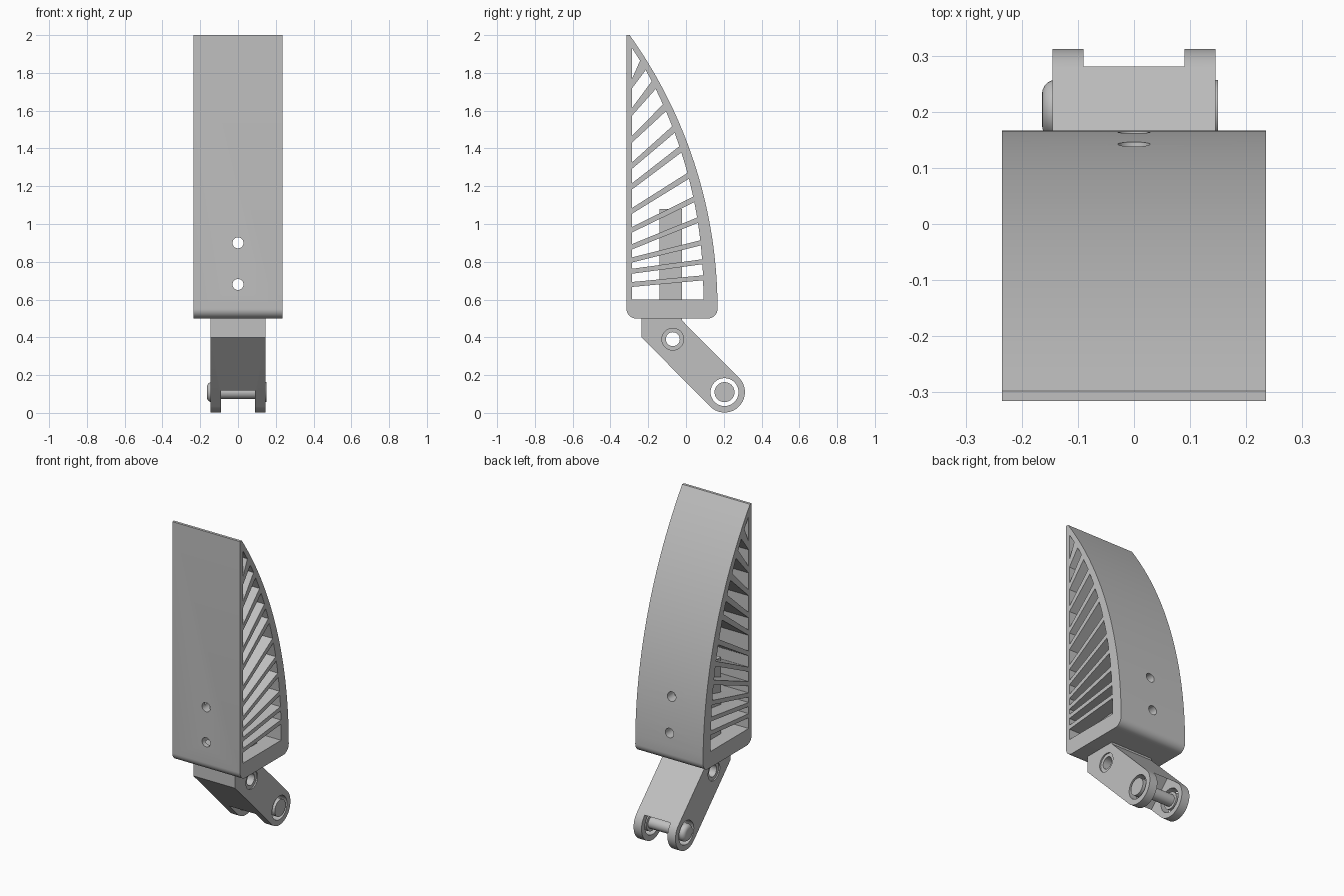
import bpy, bmesh, math
from mathutils import Matrix

if "Cube" in bpy.data.objects:
    bpy.data.objects.remove(bpy.data.objects["Cube"], do_unlink=True)

grey = bpy.data.materials.new("plain grey")
grey.use_nodes = True
COLOUR = (0.53, 0.53, 0.53, 1)
grey.diffuse_color = COLOUR
grey.node_tree.nodes["Principled BSDF"].inputs["Base Color"].default_value = COLOUR

# Turns a flat (y, z) drawing into one extruded along x
SIDEWAYS = Matrix(((0, 0, 1, 0), (1, 0, 0, 0), (0, 1, 0, 0), (0, 0, 0, 1)))


def add_mesh(name, mesh):
    obj = bpy.data.objects.new(name, mesh)
    bpy.context.collection.objects.link(obj)
    mesh.materials.clear()
    mesh.materials.append(grey)
    return obj


def prism(name, loops, half_width):
    """Extrude closed (y, z) loops along x; inner loops become openings."""
    curve = bpy.data.curves.new(name, "CURVE")
    curve.dimensions = "2D"
    curve.fill_mode = "BOTH"
    curve.extrude = half_width
    for loop in loops:
        spline = curve.splines.new("POLY")
        spline.points.add(len(loop) - 1)
        for point, (y, z) in zip(spline.points, loop):
            point.co = (y, z, 0, 1)
        spline.use_cyclic_u = True
    temp = bpy.data.objects.new(name + " outline", curve)
    bpy.context.collection.objects.link(temp)
    graph = bpy.context.evaluated_depsgraph_get()
    mesh = bpy.data.meshes.new_from_object(temp.evaluated_get(graph))
    bpy.data.objects.remove(temp, do_unlink=True)
    bm = bmesh.new()
    bm.from_mesh(mesh)
    bmesh.ops.remove_doubles(bm, verts=bm.verts, dist=1e-5)
    bmesh.ops.transform(bm, matrix=SIDEWAYS, verts=bm.verts)
    bmesh.ops.recalc_face_normals(bm, faces=bm.faces)
    bm.to_mesh(mesh)
    bm.free()
    return add_mesh(name, mesh)


def cylinder(name, radius, start, end, y, z, axis="X", round_end=0):
    """Cylinder along x or y; round_end softens the rim at the start."""
    bm = bmesh.new()
    bmesh.ops.create_cone(bm, cap_ends=True, segments=40, radius1=radius,
                          radius2=radius, depth=end - start)
    if round_end:
        rim = [e for e in bm.edges if all(v.co.z < 0 for v in e.verts)]
        bmesh.ops.bevel(bm, geom=rim, offset=round_end, segments=5,
                        profile=0.5, affect="EDGES")
    mid = (start + end) / 2
    if axis == "X":
        matrix = Matrix.Translation((mid, y, z)) @ SIDEWAYS
    else:
        matrix = Matrix.Translation((0, mid, z)) @ Matrix.Rotation(math.pi / 2, 4, "X")
    bmesh.ops.transform(bm, matrix=matrix, verts=bm.verts)
    mesh = bpy.data.meshes.new(name)
    bm.to_mesh(mesh)
    bm.free()
    return add_mesh(name, mesh)


def select(obj):
    bpy.ops.object.select_all(action="DESELECT")
    obj.select_set(True)
    bpy.context.view_layer.objects.active = obj


def combine(obj, other, operation="DIFFERENCE"):
    select(obj)
    mod = obj.modifiers.new("combine", "BOOLEAN")
    mod.operation = operation
    mod.solver = "EXACT"
    mod.object = other
    bpy.ops.object.modifier_apply(modifier=mod.name)
    bpy.data.objects.remove(other, do_unlink=True)


def arc(cy, cz, radius, a0, a1, steps):
    angles = [math.radians(a0 + (a1 - a0) * i / steps) for i in range(steps + 1)]
    return [(cy + radius * math.cos(a), cz + radius * math.sin(a)) for a in angles]


# Shell outline: flat front, rounded bottom corners, curved back
FRONT, BACK, INNER_FRONT = -0.315, 0.167, -0.285
SWEEP, SWEEP_Z = 2.493, 0.55


def back_y(z):
    rise = max(z - SWEEP_Z, 0)
    return BACK - SWEEP + math.sqrt(SWEEP ** 2 - rise ** 2)


def inner_y(z):
    return back_y(z) - 0.075 + 0.04 * min((z - 0.6) / 1.23, 1)


outline = arc(FRONT + 0.05, 0.55, 0.05, 180, 270, 8)
outline += arc(BACK - 0.05, 0.55, 0.05, 270, 360, 8)
outline += [(back_y(z), z) for z in (SWEEP_Z + 1.45 * i / 28 for i in range(1, 29))]
outline.append((FRONT, 2.0))

# Slanted ribs: heights at the front wall and at the back wall
ribs = [(0.68, 0.715), (0.75, 0.80), (0.81, 0.90), (0.88, 1.02), (0.97, 1.13),
        (1.07, 1.255), (1.20, 1.395), (1.31, 1.50), (1.45, 1.615),
        (1.595, 1.735), (1.745, 1.84)]


def rib_edges(front, back):
    slope = (back - front) / (inner_y(back) - INNER_FRONT)
    h = 0.013 * math.hypot(1, slope)
    return (front - h, back - h), (front + h, back + h)


windows = []
floor = (0.6, 0.6)
for rib in ribs:
    under, over = rib_edges(*rib)
    side = [floor[1] + (under[1] - floor[1]) * i / 3 for i in range(4)]
    windows.append([(INNER_FRONT, floor[0])] + [(inner_y(z), z) for z in side]
                   + [(INNER_FRONT, under[0])])
    floor = over
windows.append([(INNER_FRONT, floor[0]), (inner_y(floor[1]), floor[1]),
                (INNER_FRONT, 1.93)])
shell = prism("ribbed_shell", [outline] + windows, 0.235)

# Hinge link with a post reaching up into the shell
PIN_Y, PIN_Z = 0.204, 0.11
link_outline = [(-0.14, 1.08), (-0.14, 0.501), (-0.235, 0.501), (-0.235, 0.40)]
link_outline += arc(PIN_Y, PIN_Z, 0.108, -135, 45, 28)
link_outline += [(-0.02, 0.488)]
link_outline += [(-0.02, 1.08)]
link = prism("hinge_link", [link_outline], 0.145)

# Fork slot, square to the slanted arm
slot_corners = [(0.195, 0.27), (0.04, 0.115), (0.20, -0.15), (0.45, 0.02)]
combine(link, prism("slot_cutter", [slot_corners], 0.09))

# Pivot hole with shallow recesses, and the pin hole
combine(link, cylinder("pivot_cutter", 0.037, -0.3, 0.3, -0.07, 0.39))
for start, end in ((-0.2, -0.137), (0.137, 0.2)):
    combine(link, cylinder("recess_cutter", 0.058, start, end, -0.07, 0.39))
combine(link, cylinder("pin_hole_cutter", 0.074, -0.3, 0.3, PIN_Y, PIN_Z))

# Two bolt holes running front to back through shell and post
for z in (0.68, 0.90):
    for part in (shell, link):
        combine(part, cylinder("bolt_cutter", 0.029, -0.6, 0.6, 0, z, "Y"))

# Hinge pin with a domed head and a flat end cap
pin = cylinder("hinge_pin", 0.036, -0.14, 0.14, PIN_Y, PIN_Z)
head = cylinder("pin_head", 0.053, -0.164, -0.095, PIN_Y, PIN_Z, round_end=0.025)
cap = cylinder("pin_cap", 0.053, 0.095, 0.15, PIN_Y, PIN_Z)

for obj in (shell, link, pin, head, cap):
    select(obj)
    bpy.ops.object.shade_smooth_by_angle(angle=math.radians(30))
